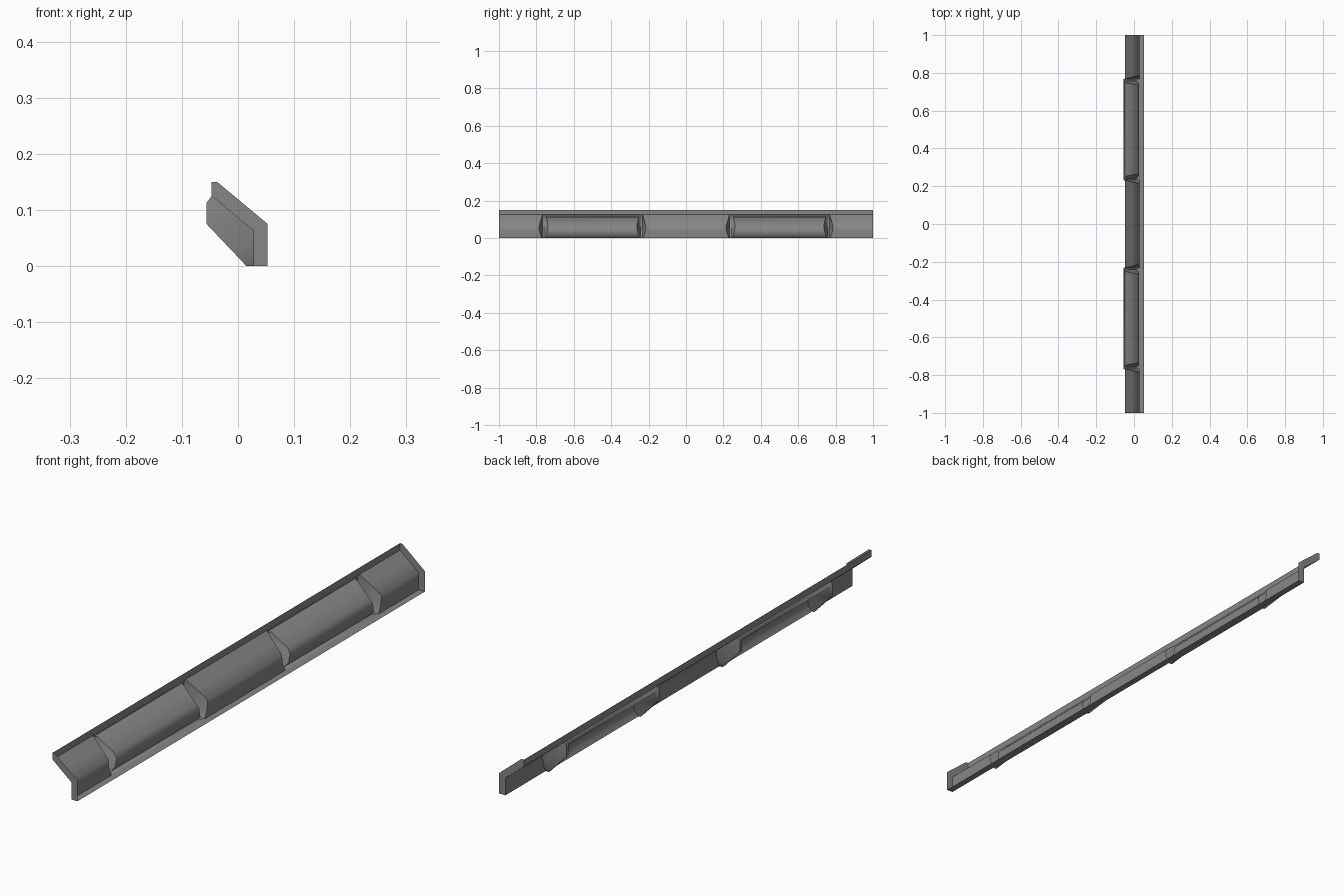
import bpy
import bmesh
import math

cube = bpy.data.objects.get("Cube")
if cube:
    bpy.data.objects.remove(cube, do_unlink=True)

# One grey material
grey = bpy.data.materials.new("plain_grey")
grey.use_nodes = True
colour = (0.24, 0.24, 0.24, 1)
grey.diffuse_color = colour
grey.node_tree.nodes["Principled BSDF"].inputs["Base Color"].default_value = colour


def finish(name, bm, smooth=False):
    bmesh.ops.remove_doubles(bm, verts=bm.verts[:], dist=0.0001)
    mesh = bpy.data.meshes.new(name)
    bm.to_mesh(mesh)
    bm.free()
    mesh.materials.append(grey)
    obj = bpy.data.objects.new(name, mesh)
    bpy.context.collection.objects.link(obj)
    if smooth:
        bpy.ops.object.select_all(action="DESELECT")
        obj.select_set(True)
        bpy.context.view_layer.objects.active = obj
        bpy.ops.object.shade_smooth_by_angle(angle=math.radians(55))
    return obj


def loft(name, stations, smooth=False):
    """Skin a row of open sections, each a list of (x, y, z)."""
    bm = bmesh.new()
    rows = [[bm.verts.new(p) for p in s] for s in stations]
    for a, b in zip(rows, rows[1:]):
        for i in range(len(a) - 1):
            bm.faces.new((a[i], a[i + 1], b[i + 1], b[i]))
    return finish(name, bm, smooth)


def section(profile, y, draft=0):
    return [(x, y + draft * d, z) for (x, z), d in zip(profile, DEPTH)]


# Cross-sections from the top edge to the bottom edge, and the wall draft at each point
DEPTH = [0, 0.1, 0.5, 1, 0.9, 0.6, 0.3, 0]
PANEL = [(-.047, .125), (-.035, .115), (-.01, .094), (.028, .063),
         (.028, .04), (.028, .02), (.028, .01), (.028, 0)]
GROOVE = [(-.047, .125), (-.056, .113), (-.056, .075), (-.02, .037),
          (0, .016), (.008, .0075), (.015, 0), (.028, 0)]
CUSHION = [(-.047, .125), (-.055, .113), (-.043, .113), (.016, .065),
           (.027, .05), (.026, .02), (.016, .005), (.028, 0)]

# Sloped channel with two cushions, each between a pair of tapered grooves
stations = [section(PANEL, -1)]
for centre in (-0.5, 0.5):
    for side in (-1, 1):
        outer, inner = centre + side * 0.268, centre + side * 0.258
        group = [section(PANEL, outer, side * 0.018),
                 section(GROOVE, outer),
                 section(GROOVE, inner),
                 section(CUSHION, inner, -side * 0.022)]
        stations += group if side < 0 else group[::-1]
stations.append(section(PANEL, 1))
loft("cushioned_channel", stations, smooth=True)

# Thin flanges along the top and the bottom
for name, edge in (("top_flange", [(-.047, .15), (-.047, .125)]),
                   ("bottom_flange", [(.028, 0), (.053, 0)])):
    loft(name, [[(x, y, z) for x, z in edge] for y in (-1, 1)])

# Angled end plates
PLATE = [(-.047, .125), (-.047, .15), (-.037, .15), (.053, .075),
         (.053, 0), (.028, 0), (.028, .063)]
for name, y in (("front_end_plate", -1), ("back_end_plate", 1)):
    bm = bmesh.new()
    outline = PLATE[::-1] if y > 0 else PLATE
    bm.faces.new([bm.verts.new((x, y, z)) for x, z in outline])
    bmesh.ops.recalc_face_normals(bm, faces=bm.faces[:])
    bmesh.ops.triangulate(bm, faces=bm.faces[:])
    finish(name, bm)
